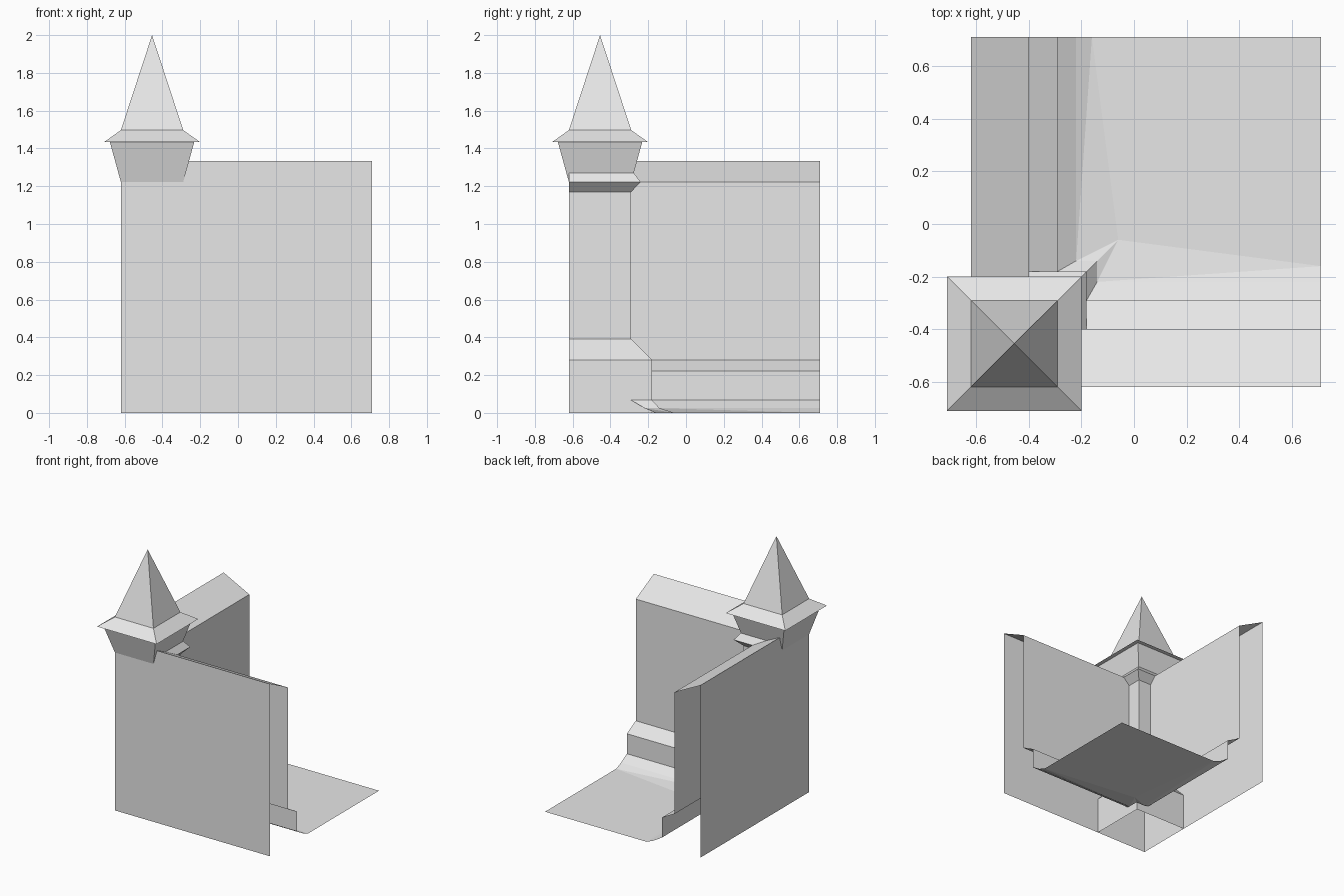
import bpy, bmesh

cube = bpy.data.objects.get("Cube")
if cube:
    bpy.data.objects.remove(cube, do_unlink=True)

stone = bpy.data.materials.new("grey_stone")
stone.use_nodes = True
stone.diffuse_color = (0.8, 0.8, 0.8, 1)
stone.node_tree.nodes["Principled BSDF"].inputs["Base Color"].default_value = (0.8, 0.8, 0.8, 1)

OUT, END = -0.62, 0.71       # outer wall plane and open far end


def make(name, faces):
    """Flat-shaded sheet object from a list of polygons."""
    bm = bmesh.new()
    for poly in faces:
        bm.faces.new([bm.verts.new(p) for p in poly])
    bmesh.ops.remove_doubles(bm, verts=bm.verts, dist=0.0005)
    mesh = bpy.data.meshes.new(name)
    bm.to_mesh(mesh)
    bm.free()
    mesh.materials.append(stone)
    obj = bpy.data.objects.new(name, mesh)
    bpy.context.scene.collection.objects.link(obj)
    return obj


def strips(rails):
    """Quads between neighbouring (near, far) rails."""
    return [[a[0], b[0], b[1], a[1]] for a, b in zip(rails, rails[1:])]


def swap(faces):
    """Mirror across the diagonal of the corner."""
    return [[(y, x, z) for x, y, z in reversed(poly)] for poly in faces]


# Walls: outer face, sloping top, inner face and stepped base (x, z, start y)
profile = [(OUT, 0, OUT), (OUT, 1.333, OUT), (-0.40, 1.222, -0.29),
           (-0.40, 0.28, -0.29), (-0.29, 0.222, -0.29), (-0.29, 0.067, -0.18)]
wall = strips([((x, s, z), (x, END, z)) for x, z, s in profile])
make("left_wall", wall)
make("front_wall", swap(wall))

# Corner pillar: cornice, shaft and flared plinth (reach, z)
rings = [(-0.276, 1.27), (-0.24, 1.222), (-0.29, 1.17),
         (-0.29, 0.39), (-0.18, 0.28), (-0.18, 0)]
pillar = strips([((c, OUT, z), (c, c, z)) for c, z in rings])
make("corner_pillar", pillar + swap(pillar))

# Curved skirt joining the walls and plinth to the ground
mid, corner = (-0.22, -0.14, 0.025), (-0.14, -0.14, 0.025)
mid_end, toe, toe_end = (-0.22, END, 0.025), (-0.06, -0.06, 0), (-0.16, END, 0)
top, top_end = (-0.29, -0.18, 0.067), (-0.29, END, 0.067)
skirt = [[top, mid, mid_end, top_end],
         [mid, toe_end, mid_end],
         [mid, toe, toe_end],
         [top, (-0.18, -0.18, 0.067), corner, mid],
         [mid, corner, toe]]
make("ground_skirt", skirt + swap(skirt))
make("ground", [[toe, (END, -0.16, 0), (END, END, 0), toe_end]])


# Tower head and roof: square rings around the pillar axis (half width, z)
def square_stack(name, levels):
    c = -0.455
    faces = []
    for (h0, z0), (h1, z1) in zip(levels, levels[1:]):
        low, high = ([(c + sx * h, c + sy * h, z) for sx, sy in
                      ((-1, -1), (1, -1), (1, 1), (-1, 1))]
                     for h, z in ((h0, z0), (h1, z1)))
        for i in range(4):
            j = (i + 1) % 4
            faces.append([low[i], low[j], high[j], high[i]] if h1
                         else [low[i], low[j], (c, c, z1)])
    make(name, faces)


square_stack("tower_head", [(0.165, 1.222), (0.223, 1.433)])
square_stack("tower_roof", [(0.223, 1.433), (0.255, 1.433), (0.165, 1.497), (0, 2)])
